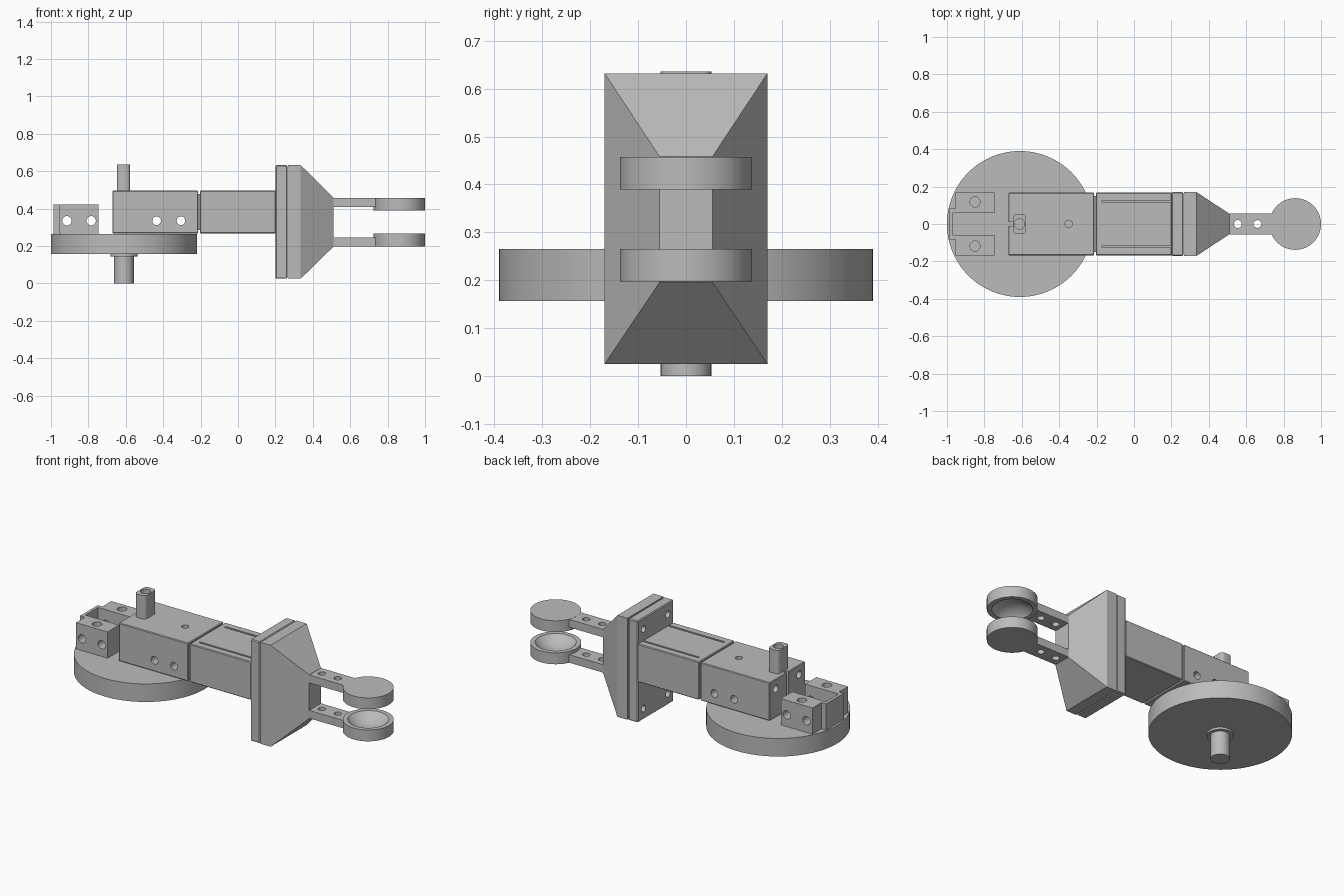
import bpy, bmesh
from mathutils import Matrix, Vector

cube = bpy.data.objects.get("Cube")
if cube:
    bpy.data.objects.remove(cube, do_unlink=True)

grey = bpy.data.materials.new("plain_grey")
grey.use_nodes = True
GREY = (0.5, 0.5, 0.5, 1)
grey.diffuse_color = GREY
grey.node_tree.nodes["Principled BSDF"].inputs["Base Color"].default_value = GREY


def finish(name, bm):
    bmesh.ops.recalc_face_normals(bm, faces=bm.faces)
    mesh = bpy.data.meshes.new(name)
    bm.to_mesh(mesh)
    bm.free()
    mesh.materials.append(grey)
    ob = bpy.data.objects.new(name, mesh)
    bpy.context.collection.objects.link(ob)
    return ob


def box(name, x, y, z):
    bm = bmesh.new()
    bmesh.ops.create_cube(bm, size=1)
    for v in bm.verts:
        v.co = [(lo + hi) / 2 + c * (hi - lo) for c, (lo, hi) in zip(v.co, (x, y, z))]
    return finish(name, bm)


def rod(name, centre, radius, length, axis="Z", sides=32):
    bm = bmesh.new()
    turn = {"X": Matrix.Rotation(1.5707963, 4, "Y"),
            "Y": Matrix.Rotation(1.5707963, 4, "X"), "Z": Matrix()}[axis]
    bmesh.ops.create_cone(bm, cap_ends=True, segments=sides, radius1=radius,
                          radius2=radius, depth=length,
                          matrix=Matrix.Translation(centre) @ turn)
    return finish(name, bm)


def apply(ob, mod):
    bpy.context.view_layer.objects.active = ob
    bpy.ops.object.modifier_apply(modifier=mod.name)


def bevel(ob, width, segments=1):
    mod = ob.modifiers.new("bevel", "BEVEL")
    mod.width, mod.segments = width, segments
    apply(ob, mod)


def cut(ob, cutter):
    mod = ob.modifiers.new("cut", "BOOLEAN")
    mod.operation, mod.solver, mod.object = "DIFFERENCE", "EXACT", cutter
    apply(ob, mod)
    bpy.data.objects.remove(cutter, do_unlink=True)


def drill(ob, centre, radius, length, axis="Z"):
    cut(ob, rod("drill", centre, radius, length, axis, 20))


def smooth(ob):
    bpy.ops.object.select_all(action="DESELECT")
    ob.select_set(True)
    bpy.context.view_layer.objects.active = ob
    bpy.ops.object.shade_smooth_by_angle(angle=0.5)


W = 0.168          # half width of the body
PIVOT = -0.61      # x of the turntable axis

# Turntable with its spindle
smooth(rod("turntable", (PIVOT, 0, 0.211), 0.39, 0.108, sides=96))
smooth(rod("spindle", (PIVOT, 0, 0.08), 0.053, 0.16))
smooth(rod("spindle_collar", (PIVOT, 0, 0.151), 0.073, 0.014))

# Rear clamp blocks joined by an end plate
for side, label in ((1, "left"), (-1, "right")):
    block = box("clamp_block_" + label, (-0.955, -0.745),
                sorted((side * 0.06, side * W)), (0.264, 0.422))
    for x in (-0.915, -0.785):
        drill(block, (x, side * 0.115, 0.335), 0.025, 0.3, "Y")
    drill(block, (-0.85, side * 0.118, 0.35), 0.027, 0.4)
    smooth(block)
box("clamp_end_plate", (-0.986, -0.968), (-0.083, 0.083), (0.264, 0.422))
for side, label in ((1, "left"), (-1, "right")):
    box("clamp_end_web_" + label, (-0.969, -0.954),
        sorted((side * 0.06, side * 0.083)), (0.264, 0.422))

# Rear body section
rear = box("rear_body", (-0.672, -0.213), (-W, W), (0.268, 0.496))
bevel(rear, 0.004)
for x in (-0.435, -0.305):
    drill(rear, (x, 0, 0.335), 0.023, 0.5, "Y")
drill(rear, (-0.35, 0, 0.48), 0.02, 0.1)
for y in (-0.11, 0.11):
    drill(rear, (-0.66, y, 0.44), 0.022, 0.12, "X")
cut(rear, box("slot", (-0.7, -0.64), (-0.01, 0.01), (0.2, 0.6)))
smooth(rear)

# Upright post with a bored top
post = box("post", (-0.648, -0.577), (-0.053, 0.053), (0.4, 0.636))
bm = bmesh.new()
bm.from_mesh(post.data)
uprights = [e for e in bm.edges if abs((e.verts[0].co - e.verts[1].co).z) > 0.1]
bmesh.ops.bevel(bm, geom=uprights, offset=0.02, segments=5, profile=0.5,
                affect="EDGES")
bm.to_mesh(post.data)
bm.free()
drill(post, (-0.612, 0, 0.62), 0.028, 0.16)
smooth(post)

# Front body section with two grooves
front = box("front_body", (-0.204, 0.203), (-W, W), (0.268, 0.496))
bevel(front, 0.004)
for y in (-0.12, 0.12):
    cut(front, box("groove", (-0.17, 0.22), (y - 0.006, y + 0.006), (0.465, 0.6)))
box("body_joint", (-0.23, -0.19), (-0.15, 0.15), (0.285, 0.478))

# Mounting flange with corner holes
flange = box("flange", (0.2, 0.263), (-0.17, 0.17), (0.025, 0.632))
bevel(flange, 0.005)
for y in (-0.115, 0.115):
    for z in (0.09, 0.565):
        drill(flange, (0.21, y, z), 0.02, 0.08, "X")
smooth(flange)
box("flange_joint", (0.255, 0.275), (-0.163, 0.163), (0.032, 0.625))

# Tapered head
bm = bmesh.new()
for x, y, low, high in ((0.268, 0.17, 0.025, 0.632), (0.335, 0.17, 0.025, 0.632),
                        (0.51, 0.055, 0.196, 0.458)):
    for s in (-y, y):
        for z in (low, high):
            bm.verts.new((x, s, z))
bmesh.ops.convex_hull(bm, input=bm.verts)
bmesh.ops.dissolve_limit(bm, angle_limit=0.01, verts=bm.verts, edges=bm.edges)
finish("tapered_head", bm)

# Two gripper fingers with dished round pads facing each other
MID = 0.3275
for side, label in ((1, "upper"), (-1, "lower")):
    arm = box("arm_" + label, (0.5, 0.738), (-0.055, 0.055),
              sorted((MID + side * 0.082, MID + side * 0.1295)))
    for x in (0.555, 0.66):
        drill(arm, (x, 0, MID + side * 0.1), 0.021, 0.2)
    smooth(arm)
    pad = rod("pad_" + label, (0.862, 0, MID + side * 0.096), 0.138, 0.068, sides=64)
    bm = bmesh.new()
    bmesh.ops.create_uvsphere(bm, u_segments=48, v_segments=32, radius=0.15,
                              matrix=Matrix.Translation(
                                  Vector((0.862, 0, MID + side * (0.062 - 0.1)))))
    cut(pad, finish("dish", bm))
    smooth(pad)
